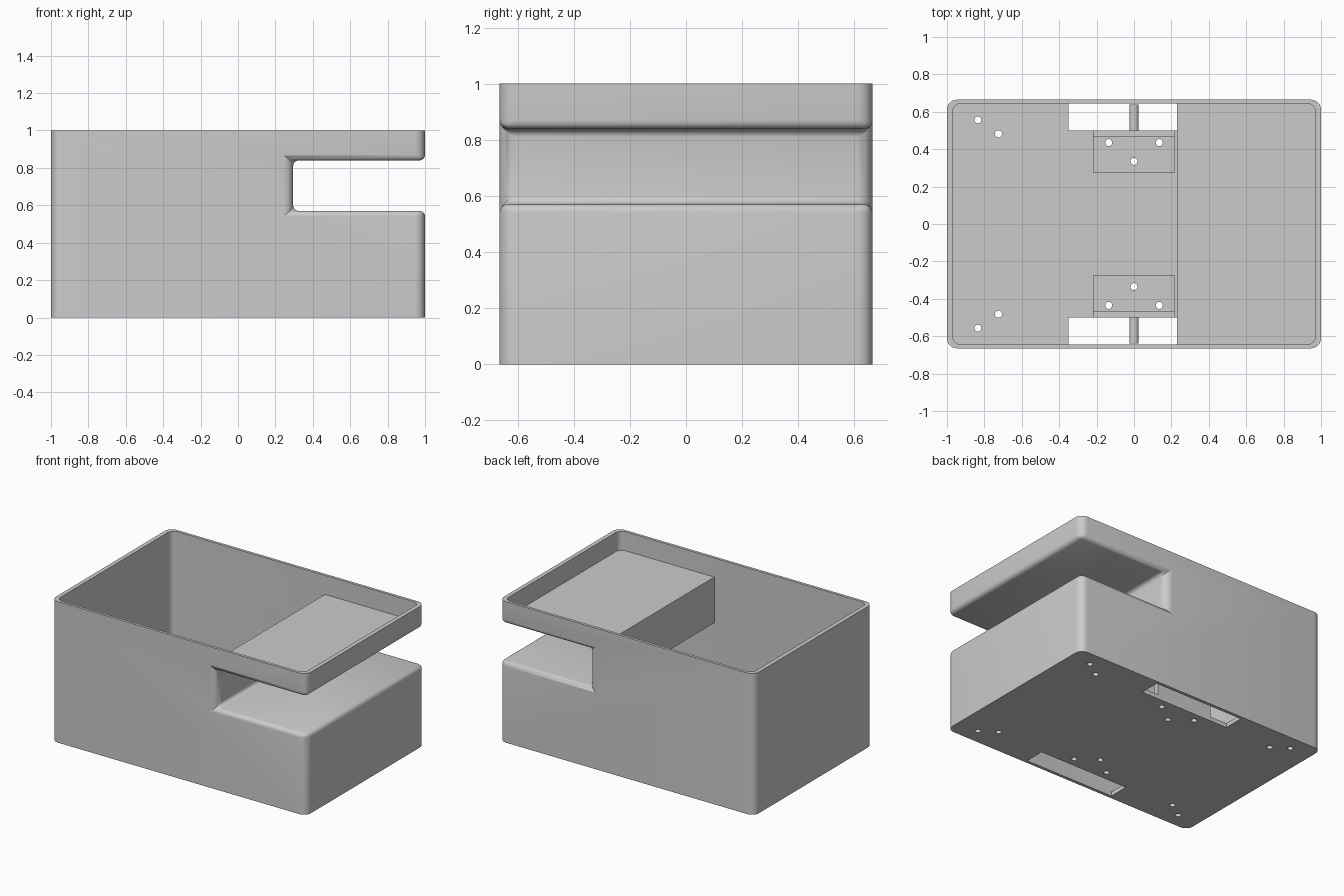
import bpy, bmesh, math
from mathutils import Matrix, Vector

cube = bpy.data.objects.get("Cube")
if cube:
    bpy.data.objects.remove(cube, do_unlink=True)

grey = bpy.data.materials.new("plain_grey")
grey.use_nodes = True
grey.diffuse_color = (0.6, 0.6, 0.6, 1)
grey.node_tree.nodes["Principled BSDF"].inputs["Base Color"].default_value = (0.6, 0.6, 0.6, 1)


def make_object(name, bm):
    bmesh.ops.recalc_face_normals(bm, faces=bm.faces)
    mesh = bpy.data.meshes.new(name)
    bm.to_mesh(mesh)
    bm.free()
    mesh.materials.append(grey)
    obj = bpy.data.objects.new(name, mesh)
    bpy.context.collection.objects.link(obj)
    return obj


def activate(obj):
    bpy.ops.object.select_all(action='DESELECT')
    obj.select_set(True)
    bpy.context.view_layer.objects.active = obj


def apply_modifier(obj, mod):
    activate(obj)
    bpy.ops.object.modifier_apply(modifier=mod.name)


def add_box(bm, low, high):
    low, high = Vector(low), Vector(high)
    size = high - low
    matrix = Matrix.Translation((low + high) / 2) @ Matrix.Diagonal((*size, 1))
    bmesh.ops.create_cube(bm, size=1, matrix=matrix)


def add_cylinder(bm, centre, radius, depth, rotation=Matrix()):
    bmesh.ops.create_cone(bm, cap_ends=True, segments=20, radius1=radius, radius2=radius,
                          depth=depth, matrix=Matrix.Translation(centre) @ rotation)


def rounded_profile(name, points, half_width, upright_radius, level_radius):
    """Extrude an x-z outline along y, rounding its upright and level edges."""
    bm = bmesh.new()
    face = bm.faces.new([bm.verts.new((x, -half_width, z)) for x, z in points])
    new = bmesh.ops.extrude_face_region(bm, geom=[face])["geom"]
    bmesh.ops.translate(bm, vec=(0, 2 * half_width, 0),
                        verts=[v for v in new if isinstance(v, bmesh.types.BMVert)])
    weight = bm.edges.layers.float.new("bevel_weight_edge")
    bottom, top = min(z for x, z in points), max(z for x, z in points)
    for edge in bm.edges:
        a, b = (v.co for v in edge.verts)
        if abs(a.z - b.z) > 0.01:
            edge[weight] = 1
        elif bottom + 0.01 < a.z < top - 0.01:
            edge[weight] = level_radius / upright_radius
    obj = make_object(name, bm)
    mod = obj.modifiers.new("rounding", 'BEVEL')
    mod.limit_method = 'WEIGHT'
    mod.width = upright_radius
    mod.segments = 6
    apply_modifier(obj, mod)
    return obj


def cut(obj, cutter):
    mod = obj.modifiers.new("cut", 'BOOLEAN')
    mod.operation = 'DIFFERENCE'
    mod.solver = 'EXACT'
    mod.object = cutter
    apply_modifier(obj, mod)


# Outer body with the deep slot across its left end
shell = rounded_profile("box_shell", [(-1, 0), (1, 0), (1, 0.57), (0.295, 0.57),
                                      (0.295, 0.84), (1, 0.84), (1, 1), (-1, 1)],
                        0.665, 0.055, 0.03)

# Open cavity, running under the slot and into the shallow tray above it
cavity = rounded_profile("cavity_cutter", [(-0.97, 0.03), (0.97, 0.03), (0.97, 0.54), (0.23, 0.54),
                                           (0.23, 0.865), (0.97, 0.865), (0.97, 1.2), (-0.97, 1.2)],
                         0.645, 0.045, 0)
cut(shell, cavity)

# Wheel openings and screw holes through the floor
bm = bmesh.new()
for side in (-1, 1):
    ys = sorted((side * 0.5, side * 0.643))
    add_box(bm, (-0.35, ys[0], -0.1), (0.35, ys[1], 0.036))
    for x, y in ((-0.135, 0.435), (0.135, 0.435), (0, 0.335),
                 (-0.835, 0.557), (-0.725, 0.482), (0.835, 0.557), (0.725, 0.482)):
        add_cylinder(bm, (x, side * y, 0.03), 0.019, 0.26)
holes = make_object("hole_cutter", bm)
cut(shell, holes)

# Angle brackets with stub axles beside the wheel openings
parts = [shell]
for side, label in ((-1, "front"), (1, "back")):
    bm = bmesh.new()
    outline = [(0.275, 0.03), (0.5, 0.03), (0.5, 0.34), (0.465, 0.34), (0.465, 0.06), (0.275, 0.06)]
    face = bm.faces.new([bm.verts.new((-0.218, side * y, z)) for y, z in outline])
    new = bmesh.ops.extrude_face_region(bm, geom=[face])["geom"]
    bmesh.ops.translate(bm, vec=(0.436, 0, 0),
                        verts=[v for v in new if isinstance(v, bmesh.types.BMVert)])
    bracket = make_object(label + "_bracket", bm)
    cut(bracket, holes)

    bm = bmesh.new()
    add_cylinder(bm, (0, side * 0.565, 0.2), 0.025, 0.15, Matrix.Rotation(math.pi / 2, 4, 'X'))
    parts += [bracket, make_object(label + "_axle", bm)]

for helper in (cavity, holes):
    bpy.data.objects.remove(helper, do_unlink=True)

for obj in parts:
    activate(obj)
    bpy.ops.object.shade_smooth_by_angle(angle=math.radians(35))
